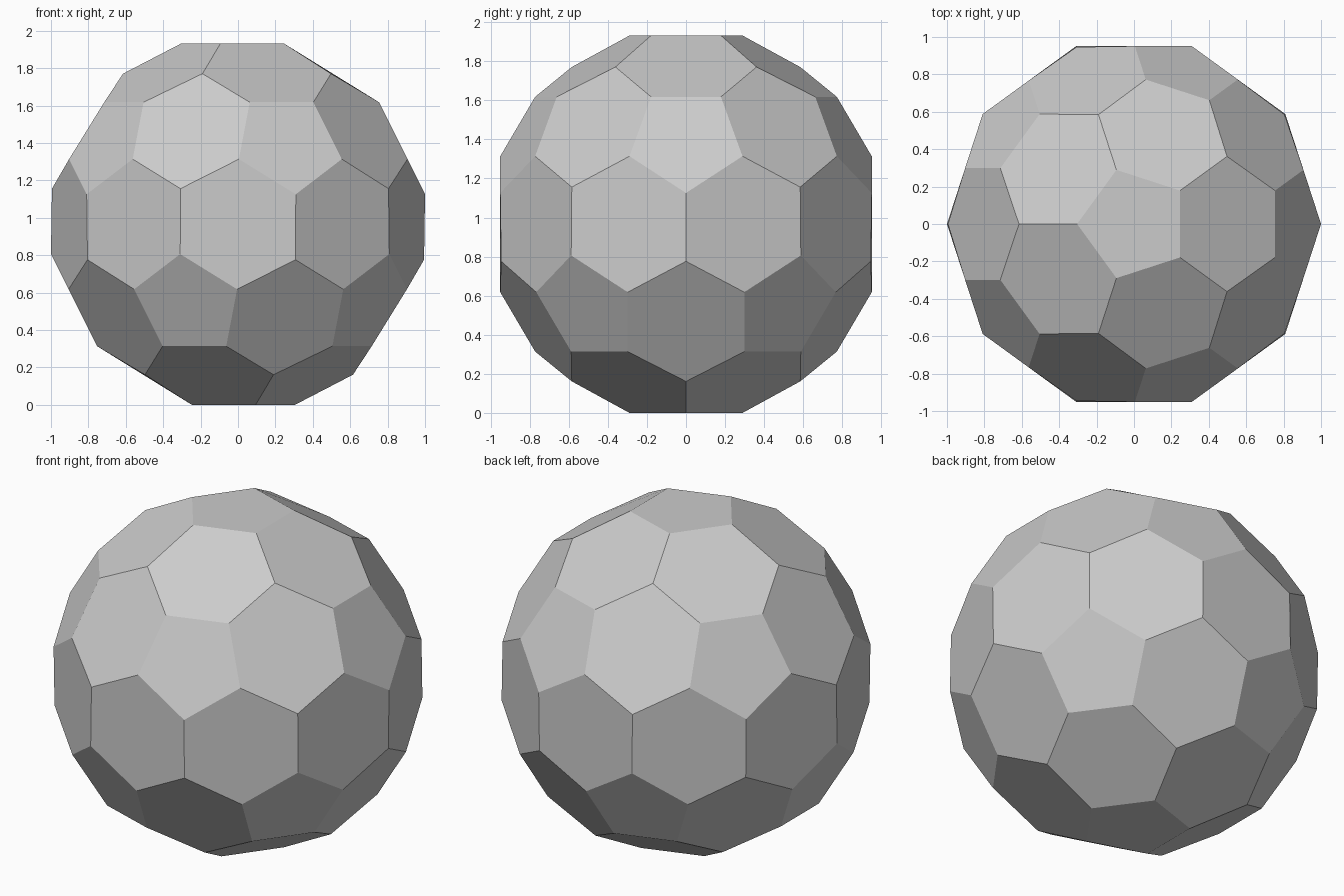
import bpy, bmesh, math
from mathutils import Vector

if "Cube" in bpy.data.objects:
    bpy.data.objects.remove(bpy.data.objects["Cube"])

RADIUS = 1.0127  # gives an overall width of 2 units

# Source: subdivided icosphere (80 triangles), poles on the z axis
src = bmesh.new()
bmesh.ops.create_icosphere(src, subdivisions=2, radius=1.0)
src.faces.ensure_lookup_table()
src.faces.index_update()

# Ball: dual of the icosphere, 12 pentagons and 30 hexagons
ball = bmesh.new()
corners = [ball.verts.new(f.calc_center_median().normalized() * RADIUS)
           for f in src.faces]
for v in src.verts:
    n = v.co.normalized()
    u = n.orthogonal().normalized()
    w = n.cross(u)
    ring = [corners[f.index] for f in v.link_faces]
    ring.sort(key=lambda c: math.atan2(c.co.dot(w), c.co.dot(u)))
    face = ball.faces.new(ring)
    face.smooth = False
src.free()

# Stand it on the bottom pentagon
low = min(c.co.z for c in corners)
bmesh.ops.translate(ball, verts=ball.verts[:], vec=Vector((0, 0, -low)))
ball.normal_update()

mesh = bpy.data.meshes.new("faceted_ball")
ball.to_mesh(mesh)
ball.free()

# Single grey colour
grey = bpy.data.materials.new("light grey")
grey.diffuse_color = (0.6, 0.6, 0.6, 1.0)
grey.use_nodes = True
grey.node_tree.nodes["Principled BSDF"].inputs["Base Color"].default_value = grey.diffuse_color
mesh.materials.append(grey)

obj = bpy.data.objects.new("faceted_ball", mesh)
bpy.context.collection.objects.link(obj)
